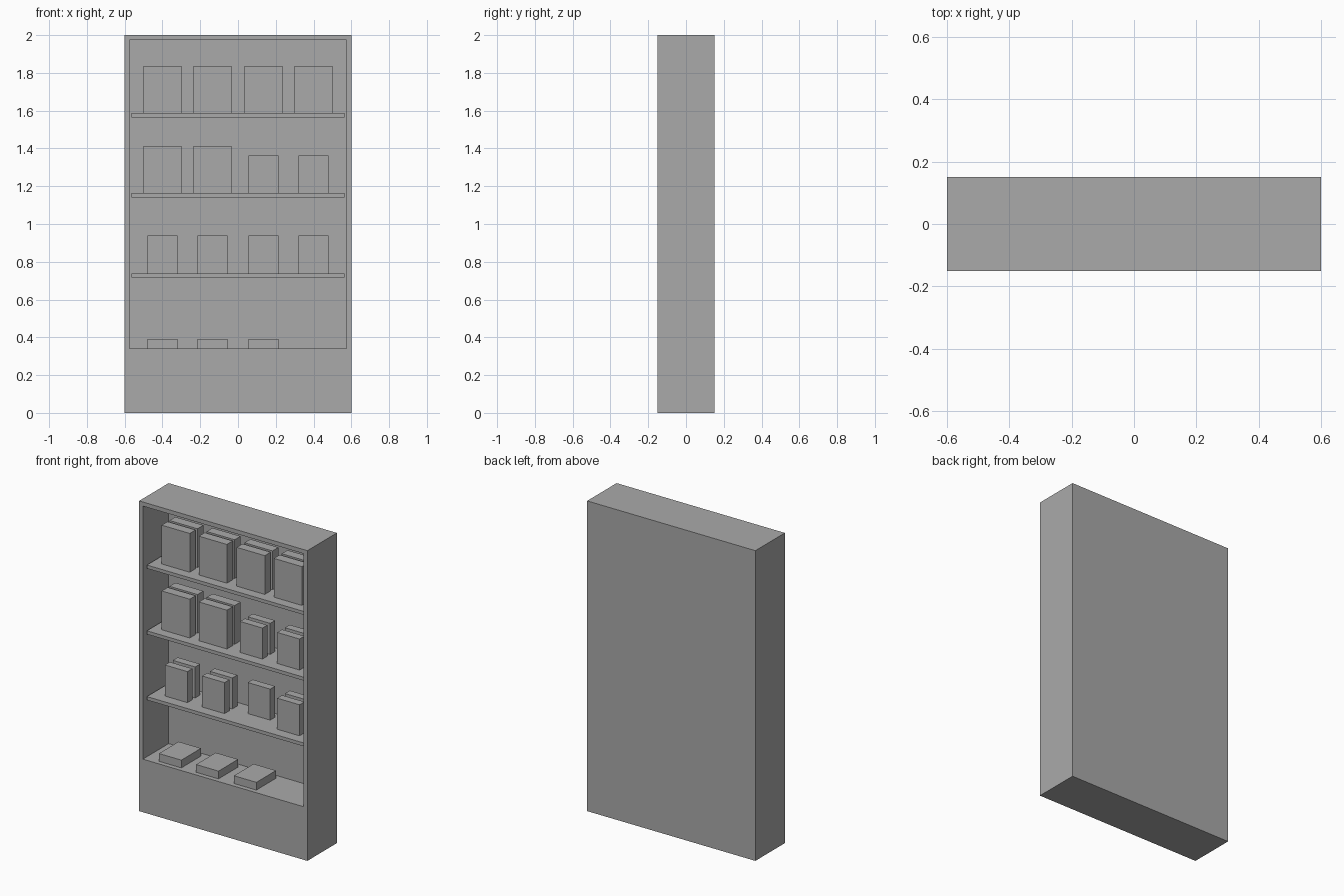
import bpy, bmesh
from mathutils import Matrix, Vector

cube = bpy.data.objects.get("Cube")
if cube:
    bpy.data.objects.remove(cube, do_unlink=True)

grey = bpy.data.materials.new("plain grey")
grey.use_nodes = True
colour = (0.4, 0.4, 0.4, 1)
grey.diffuse_color = colour
grey.node_tree.nodes["Principled BSDF"].inputs["Base Color"].default_value = colour


def finish(name, bm):
    mesh = bpy.data.meshes.new(name)
    bm.to_mesh(mesh)
    bm.free()
    mesh.materials.append(grey)
    obj = bpy.data.objects.new(name, mesh)
    bpy.context.collection.objects.link(obj)
    return obj


def box_mesh(x, y, z, size):
    """Box centred on x, spanning y and z upward from the given values."""
    bm = bmesh.new()
    centre = Vector((x, y + size[1] / 2, z + size[2] / 2))
    bmesh.ops.create_cube(bm, size=1,
                          matrix=Matrix.Translation(centre) @ Matrix.Diagonal((*size, 1)))
    return bm


WIDTH, DEPTH, HEIGHT = 1.2, 0.3, 2.0
WALL = 0.0375
FLOOR = 0.342
FRONT = -DEPTH / 2
BACK = DEPTH / 2 - WALL

# Cabinet: front face inset to a frame, then pushed in to form the recess
bm = box_mesh(0, FRONT, 0, (WIDTH, DEPTH, HEIGHT))
front = min(bm.faces, key=lambda f: f.calc_center_median().y)
bmesh.ops.inset_region(bm, faces=[front], thickness=WALL)
for v in front.verts:
    if v.co.z < HEIGHT / 2:
        v.co.z = FLOOR
pushed = bmesh.ops.extrude_face_region(bm, geom=[front])["geom"]
bmesh.ops.translate(bm, vec=(0, BACK - FRONT, 0),
                    verts=[g for g in pushed if isinstance(g, bmesh.types.BMVert)])
if front.is_valid:
    bmesh.ops.delete(bm, geom=[front], context="FACES_ONLY")
bmesh.ops.recalc_face_normals(bm, faces=bm.faces)
finish("cabinet", bm)

# Shelves, set slightly behind the frame
SHELF = 0.022
SHELF_FRONT = FRONT + 0.025
shelf_tops = [1.587, 1.163, 0.739]
for i, top in enumerate(shelf_tops):
    size = (WIDTH - 2 * WALL, BACK - SHELF_FRONT, SHELF)
    finish(f"shelf_{i + 1}", box_mesh(0, SHELF_FRONT, top - SHELF, size))

# Boxes standing in front and rear pairs on the shelves
LARGE, SMALL = (0.2, 0.06, 0.25), (0.16, 0.05, 0.2)
columns = [-0.4, -0.135, 0.135, 0.4]
rows = [[LARGE] * 4, [LARGE, LARGE, SMALL, SMALL], [SMALL] * 4]
for r, (top, row) in enumerate(zip(shelf_tops, rows)):
    for c, (x, size) in enumerate(zip(columns, row)):
        for place, mid in (("front", -0.033), ("rear", 0.046)):
            if (r, c, place) == (2, 2, "front"):
                continue  # one front space is empty
            finish(f"box_{r + 1}_{c + 1}_{place}",
                   box_mesh(x, mid - size[1] / 2, top, size))

# Small boxes lying flat on the floor of the recess
for c, x in enumerate(columns[:3]):
    finish(f"flat_box_{c + 1}",
           box_mesh(x, -0.12, FLOOR, (SMALL[0], SMALL[2], SMALL[1])))
